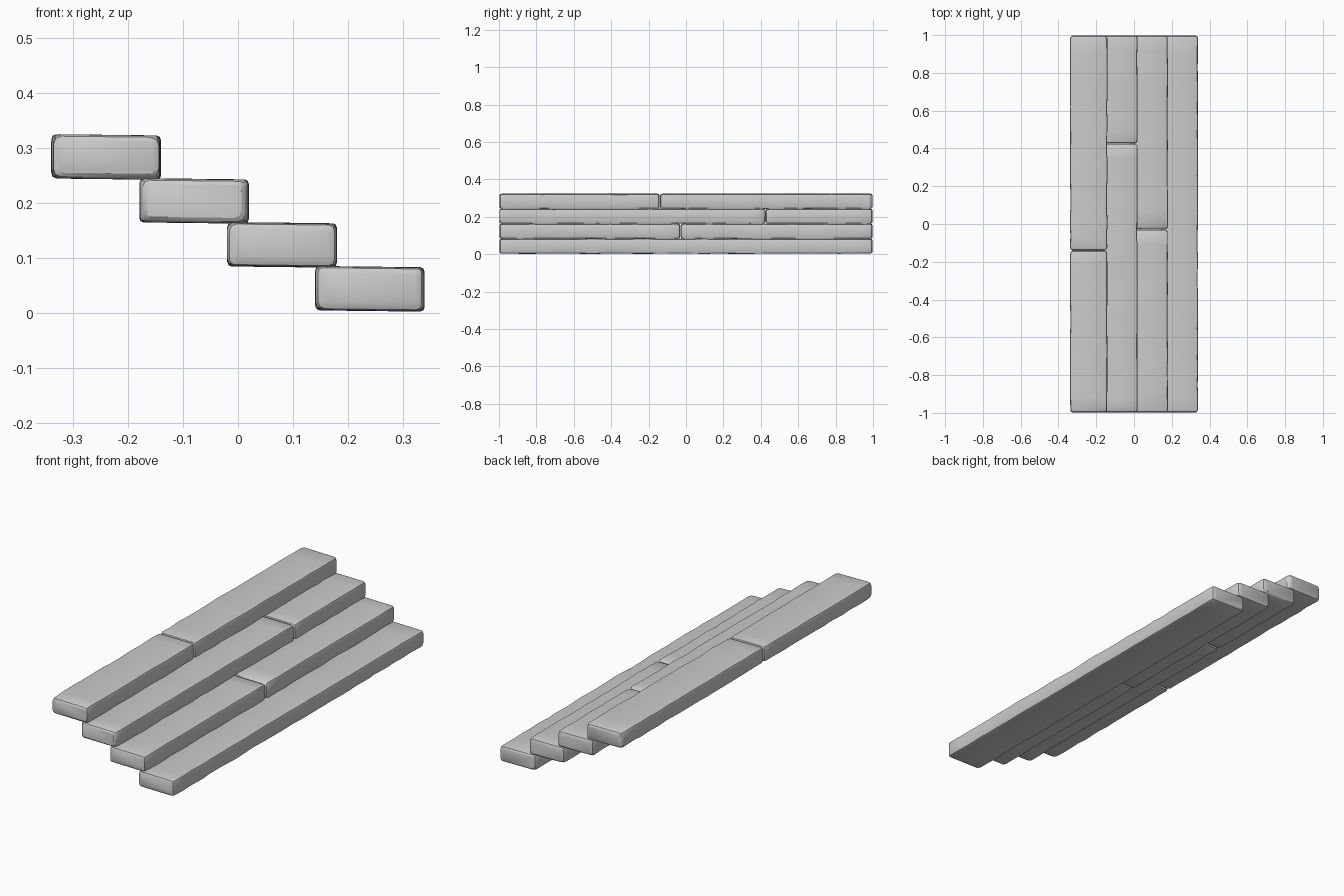
import bpy, bmesh, random

if "Cube" in bpy.data.objects:
    bpy.data.objects.remove(bpy.data.objects["Cube"])

random.seed(7)
HALF_W, HALF_H = 0.1, 0.0405


def section(inset):
    # Worn rectangle: three points round each corner, with random chamfer size
    w = HALF_W - inset - random.uniform(0, 0.003)
    h = HALF_H - inset * 0.8 - random.uniform(0, 0.0012)
    pts = []
    for sx, sz in ((1, 1), (-1, 1), (-1, -1), (1, -1)):
        c = random.uniform(0.007, 0.016)
        corner = [(w - c, h), (w - 0.28 * c, h - 0.28 * c), (w, h - c)]
        if sx * sz > 0:
            corner.reverse()
        pts += [(sx * x, sz * z) for x, z in corner]
    return pts


def stone(name, x, z, y0, y1):
    bm = bmesh.new()
    # Stations along the stone: narrowed ends, uneven spacing between
    n = max(4, round((y1 - y0) / 0.075))
    step = (y1 - y0 - 0.032) / n
    stations = [(y0, 0.013), (y0 + 0.005, 0.004), (y0 + 0.016, 0)]
    stations += [(y0 + 0.016 + step * (i + random.uniform(-0.3, 0.3)), 0) for i in range(1, n)]
    stations += [(y1 - 0.016, 0), (y1 - 0.005, 0.004), (y1, 0.013)]
    rings = []
    for y, inset in stations:
        rings.append([bm.verts.new((x + px, y, z + pz - 0.012 * px))
                      for px, pz in section(inset)])
    for a, b in zip(rings, rings[1:]):
        for i in range(len(a)):
            j = (i + 1) % len(a)
            bm.faces.new((a[i], a[j], b[j], b[i]))
    bm.faces.new(rings[0])
    bm.faces.new(rings[-1])
    bmesh.ops.recalc_face_normals(bm, faces=bm.faces)
    mesh = bpy.data.meshes.new(name)
    bm.to_mesh(mesh)
    bm.free()
    obj = bpy.data.objects.new(name, mesh)
    bpy.context.collection.objects.link(obj)
    bpy.ops.object.select_all(action='DESELECT')
    obj.select_set(True)
    bpy.context.view_layer.objects.active = obj
    bpy.ops.object.shade_smooth_by_angle(angle=0.5)


# Four steps climbing toward -x; upper three are split into two stones
splits = [None, -0.03, 0.425, -0.14]
for i, split in enumerate(splits):
    x, z = 0.24 - 0.16 * i, 0.0435 + 0.08 * i
    if split is None:
        stone("step_1_stone", x, z, -0.998, 0.998)
    else:
        stone(f"step_{i + 1}_front_stone", x, z, -0.998, split - 0.001)
        stone(f"step_{i + 1}_back_stone", x, z, split + 0.001, 0.998)
